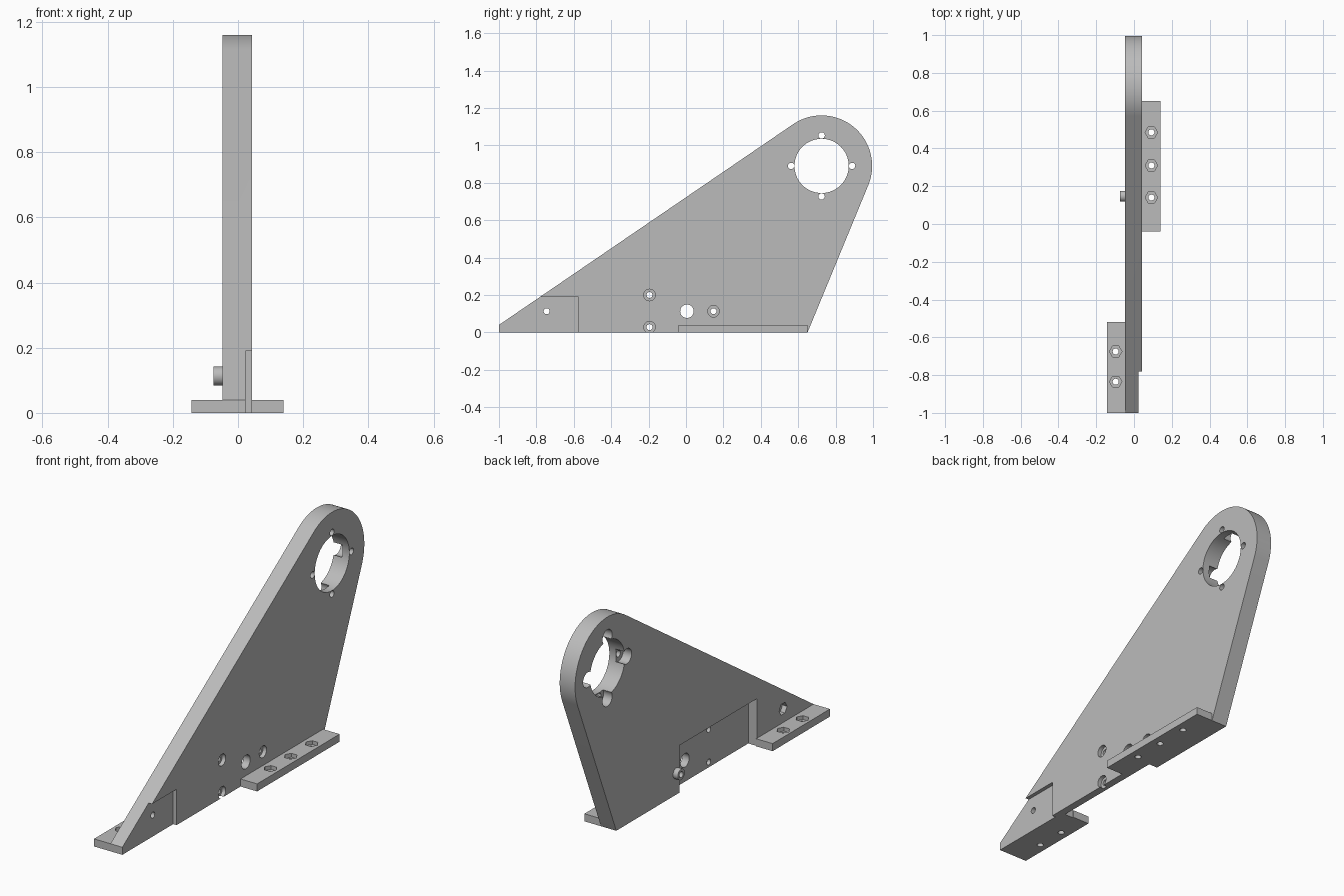
import bpy, bmesh
from math import atan2, acos, cos, sin, pi, hypot, radians
from mathutils import Matrix

if "Cube" in bpy.data.objects:
    bpy.data.objects.remove(bpy.data.objects["Cube"])

grey = bpy.data.materials.new("light grey")
grey.use_nodes = True
GREY = (0.5, 0.5, 0.5, 1)
grey.diffuse_color = GREY
grey.node_tree.nodes["Principled BSDF"].inputs["Base Color"].default_value = GREY

RIGHT, LEFT = -0.047, 0.043      # faces of the main plate
FLOOR = 0.003                    # bottom of the side pocket
HUB_Y, HUB_Z, HUB_R = 0.725, 0.89, 0.27


def finish(name, bm):
    bmesh.ops.recalc_face_normals(bm, faces=bm.faces)
    mesh = bpy.data.meshes.new(name)
    bm.to_mesh(mesh)
    bm.free()
    obj = bpy.data.objects.new(name, mesh)
    bpy.context.collection.objects.link(obj)
    mesh.materials.append(grey)
    return obj


def box(name, x, y, z):
    bm = bmesh.new()
    bmesh.ops.create_cube(bm, size=1)
    for v in bm.verts:
        v.co = [a + (b - a) * (c + 0.5) for (a, b), c in zip((x, y, z), v.co)]
    return finish(name, bm)


def rod(name, axis, a, b, u, v, r, sides=32):
    """Cylinder along x at (y, z) = (u, v), or along z at (x, y) = (u, v)."""
    bm = bmesh.new()
    bmesh.ops.create_cone(bm, cap_ends=True, segments=sides, radius1=r, radius2=r, depth=b - a)
    mid = (a + b) / 2
    if axis == "x":
        m = Matrix.Translation((mid, u, v)) @ Matrix.Rotation(pi / 2, 4, "Y")
    else:
        m = Matrix.Translation((u, v, mid)) @ Matrix.Rotation(pi / 2, 4, "Z")
    bmesh.ops.transform(bm, matrix=m, verts=bm.verts)
    return finish(name, bm)


def cut(target, *cutters):
    for cutter in cutters:
        cutter.hide_render = True
        mod = target.modifiers.new("cut", "BOOLEAN")
        mod.operation, mod.solver, mod.object = "DIFFERENCE", "EXACT", cutter
        bpy.context.view_layer.objects.active = target
        bpy.ops.object.modifier_apply(modifier=mod.name)
        bpy.data.objects.remove(cutter)


def hole(target, y, z, r):
    cut(target, rod("hole", "x", -0.2, 0.2, y, z, r))


def tangent(y, z, side):
    """Angle on the hub where a straight edge from (y, z) touches it."""
    dy, dz = y - HUB_Y, z - HUB_Z
    return atan2(dz, dy) + side * acos(HUB_R / hypot(dy, dz))


# Main plate: triangular web with a round hub at the top
start = tangent(0.65, 0, 1)
end = tangent(-1, 0.04, -1) % (2 * pi)
outline = [(-1, 0.04), (-1, 0), (0.65, 0)]
for i in range(49):
    t = start + (end - start) * i / 48
    outline.append((HUB_Y + HUB_R * cos(t), HUB_Z + HUB_R * sin(t)))
bm = bmesh.new()
face = bm.faces.new([bm.verts.new((RIGHT, y, z)) for y, z in outline])
side = bmesh.ops.extrude_face_region(bm, geom=[face])["geom"]
bmesh.ops.translate(bm, vec=(LEFT - RIGHT, 0, 0),
                    verts=[g for g in side if isinstance(g, bmesh.types.BMVert)])
plate = finish("main_plate", bm)

# Side pocket and thin front tip
cut(plate,
    box("pocket", (-0.2, FLOOR), (-0.525, 0.12), (-0.1, 0.25)),
    box("tip_recess", (0.023, 0.2), (-1.1, -0.575), (-0.1, 0.19)))

# Hub bore with four recessed screw holes
hole_ring = 0.163
cut(plate, rod("bore", "x", -0.2, 0.2, HUB_Y, HUB_Z, 0.145, 64))
for k in range(4):
    y = HUB_Y + hole_ring * cos(k * pi / 2)
    z = HUB_Z + hole_ring * sin(k * pi / 2)
    hole(plate, y, z, 0.017)
    cut(plate, rod("recess", "x", -0.2, FLOOR, y, z, 0.04))

# Counterbored holes on the left face
for y, z in ((-0.195, 0.2), (-0.195, 0.028), (0.147, 0.113)):
    hole(plate, y, z, 0.016)
    cut(plate, rod("recess", "x", 0.022, 0.2, y, z, 0.031))

# Cable hole, and tip hole with a nut pocket
hole(plate, 0.005, 0.113, 0.036)
hole(plate, -0.745, 0.113, 0.016)
cut(plate, rod("nut_pocket", "x", -0.2, -0.02, -0.745, 0.113, 0.033, 6))

# Locating boss on the right face
boss = rod("locating_boss", "x", -0.075, RIGHT, 0.147, 0.113, 0.029)
hole(boss, 0.147, 0.113, 0.016)


# Mounting feet with hex nut pockets
def foot(name, x, y, hole_x, hole_ys):
    obj = box(name, x, y, (0, 0.04))
    for hy in hole_ys:
        cut(obj, rod("hole", "z", -0.1, 0.1, hole_x, hy, 0.016),
            rod("nut_pocket", "z", 0.02, 0.1, hole_x, hy, 0.033, 6))
    return obj


front_foot = foot("front_foot", (-0.143, RIGHT), (-1, -0.52), -0.097, (-0.835, -0.675))
rear_foot = foot("rear_foot", (LEFT, 0.14), (-0.04, 0.65), 0.092, (0.14, 0.31, 0.485))

# Smooth the round walls, keep edges sharp
bpy.ops.object.select_all(action="DESELECT")
for obj in (plate, boss, front_foot, rear_foot):
    obj.select_set(True)
bpy.context.view_layer.objects.active = plate
bpy.ops.object.shade_smooth_by_angle(angle=radians(30))
